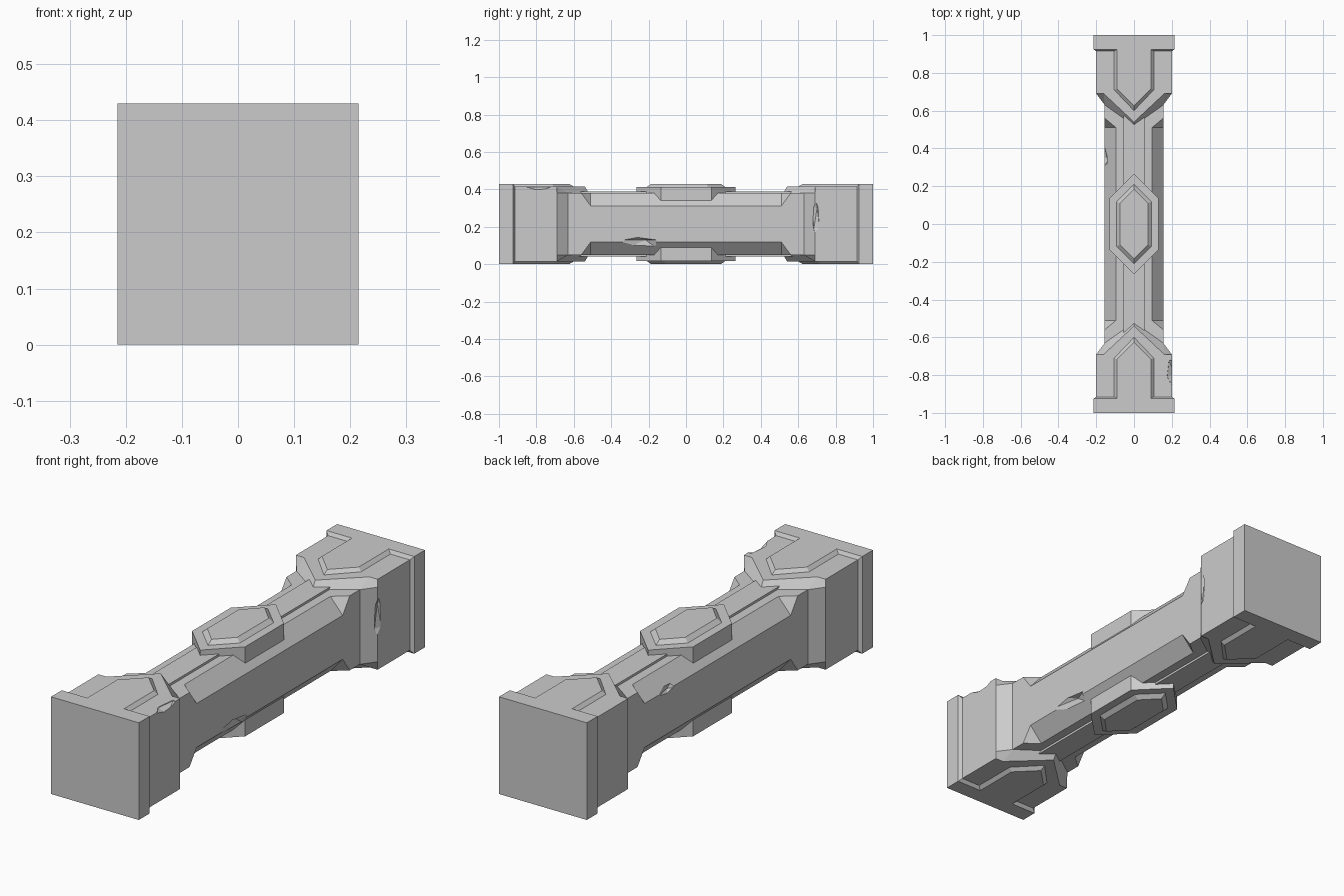
import bpy, bmesh
from mathutils import Vector

if "Cube" in bpy.data.objects:
    bpy.data.objects.remove(bpy.data.objects["Cube"])

MID = 0.215  # height of the beam's centre line


def loft(name, rings):
    """Skin a list of equal-length rings and close both ends."""
    bm = bmesh.new()
    vs = [[bm.verts.new(p) for p in r] for r in rings]
    n = len(rings[0])
    for a, b in zip(vs, vs[1:]):
        for i in range(n):
            j = (i + 1) % n
            bm.faces.new((a[i], a[j], b[j], b[i]))
    bm.faces.new(vs[0])
    bm.faces.new(vs[-1])
    bmesh.ops.remove_doubles(bm, verts=bm.verts, dist=1e-5)
    bmesh.ops.recalc_face_normals(bm, faces=bm.faces)
    me = bpy.data.meshes.new(name)
    bm.to_mesh(me)
    bm.free()
    ob = bpy.data.objects.new(name, me)
    bpy.context.collection.objects.link(ob)
    return ob


def sym(half, s=1):
    """Mirror a half outline (x >= 0) across x, flipping y with s."""
    left = [(-x, y) for x, y in reversed(half) if x > 0]
    return [(x, y * s) for x, y in half + left]


def plan(half, h, s=1):
    """Plan outline at signed height h from the centre line."""
    return [(x, y, MID + h) for x, y in sym(half, s)]


def section(y, cx, cz, w=0.155, h=0.165):
    """Chamfered square cross-section at y."""
    q = [(w, cz), (cx, h)]
    pts = q + [(-x, z) for x, z in reversed(q)]
    pts += [(-x, -z) for x, z in pts]
    return [(x, y, MID + z) for x, z in pts]


def chip(target, loc, size, turn=0):
    """Knock a faceted chip out of an edge."""
    bpy.ops.mesh.primitive_ico_sphere_add(subdivisions=1, radius=1, location=loc, rotation=(0, turn, 0.2))
    c = bpy.context.object
    c.name = "chip_cutter"
    c.scale = size
    c.hide_render = True
    c.hide_set(True)
    m = target.modifiers.new("chip", 'BOOLEAN')
    m.operation = 'DIFFERENCE'
    m.object = c
    m.solver = 'EXACT'


# Shaft: square at the ends, chamfered along the middle
shaft = loft("shaft", [section(y, *c) for y, c in (
    (-0.66, (0.155, 0.165)), (-0.56, (0.155, 0.165)), (-0.51, (0.095, 0.097)),
    (0.51, (0.095, 0.097)), (0.56, (0.155, 0.165)), (0.66, (0.155, 0.165)))])

# End blocks with chevron shoulders, and end caps
wide = [(0.2, 0.93), (0.2, 0.69), (0.155, 0.63), (0, 0.52)]
narrow = [(0.2, 0.93), (0.2, 0.69), (0.16, 0.69), (0, 0.54)]
blocks = {}
for s, tag in ((-1, "front"), (1, "back")):
    blocks[s] = loft(tag + "_end_block", [
        plan(narrow, -0.2, s), plan(wide, -0.165, s), plan(wide, 0.165, s), plan(narrow, 0.2, s)])

    def square(r, y):
        return [(r, y, MID - r), (r, y, MID + r), (-r, y, MID + r), (-r, y, MID - r)]
    loft(tag + "_end_cap", [square(0.2, 0.915 * s), square(0.215, 0.925 * s), square(0.215, s)])

# Raised panels and strips, repeated on top and underside
for f, side in ((1, "top"), (-1, "bottom")):
    for s, tag in ((-1, "front"), (1, "back")):
        loft(f"{tag}_{side}_pointed_panel", [
            plan([(0.105, 0.93), (0.105, 0.71), (0, 0.6)], 0.19 * f, s),
            plan([(0.105, 0.93), (0.105, 0.71), (0, 0.6)], 0.2 * f, s),
            plan([(0.09, 0.93), (0.09, 0.715), (0, 0.625)], 0.215 * f, s)])
    strip = [(0.055, -0.59), (0.055, 0.59)]
    loft(side + "_centre_strip", [plan(strip, 0.15 * f), plan(strip, 0.175 * f)])
    base = [(0, -0.265), (0.13, -0.135), (0.13, 0.135), (0, 0.265)]
    loft(side + "_hexagon_plate", [plan(base, 0.115 * f), plan(base, 0.198 * f)])
    loft(side + "_hexagon_inlay", [
        plan([(0, -0.21), (0.092, -0.118), (0.092, 0.118), (0, 0.21)], 0.19 * f),
        plan([(0, -0.21), (0.092, -0.118), (0.092, 0.118), (0, 0.21)], 0.198 * f),
        plan([(0, -0.185), (0.073, -0.11), (0.073, 0.11), (0, 0.185)], 0.215 * f)])

# Worn chips along the edges
chip(shaft, (0.175, -0.3, 0.11), (0.035, 0.17, 0.045))
chip(shaft, (-0.175, 0.38, 0.325), (0.035, 0.1, 0.04))
chip(blocks[-1], (0.215, -0.8, 0.43), (0.045, 0.1, 0.04))
chip(blocks[1], (0.215, 0.69, 0.25), (0.03, 0.03, 0.12))
